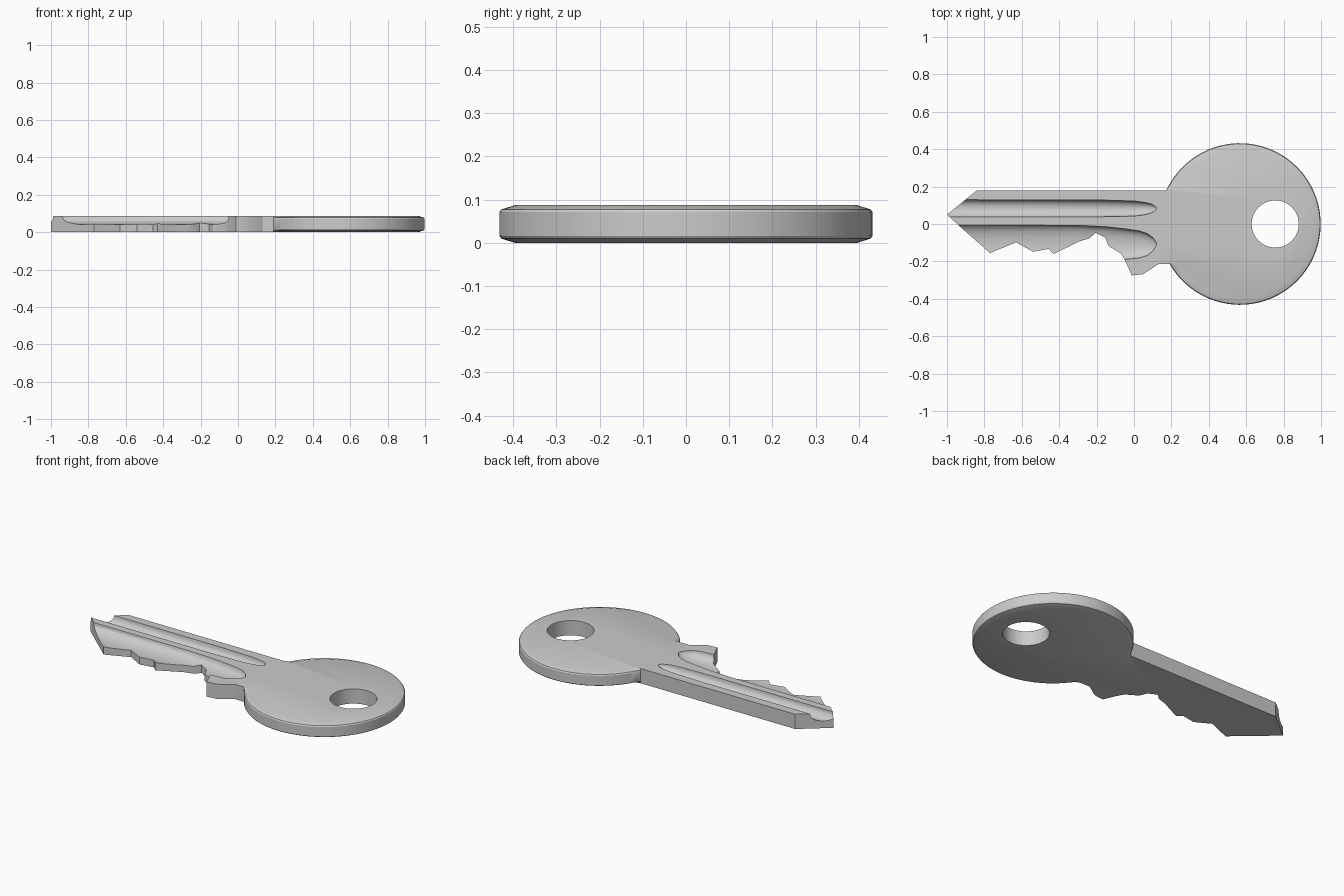
import bpy, bmesh, math

if "Cube" in bpy.data.objects:
    bpy.data.objects.remove(bpy.data.objects["Cube"])

H = 0.087                      # key thickness
BOW, R = (0.566, 0.0), 0.432   # bow centre and radius


def make_object(name, rings):
    """Skin a stack of equal-length closed rings and cap both ends."""
    bm = bmesh.new()
    loops = [[bm.verts.new(p) for p in ring] for ring in rings]
    n = len(loops[0])
    for a, b in zip(loops, loops[1:]):
        for i in range(n):
            j = (i + 1) % n
            bm.faces.new((a[i], a[j], b[j], b[i]))
    bm.faces.new(loops[0][::-1])
    bm.faces.new(loops[-1])
    bmesh.ops.recalc_face_normals(bm, faces=bm.faces[:])
    mesh = bpy.data.meshes.new(name)
    bm.to_mesh(mesh)
    bm.free()
    ob = bpy.data.objects.new(name, mesh)
    bpy.context.collection.objects.link(ob)
    return ob


# Key outline: round bow, then straight back, tip and cut teeth
a0, a1, N = math.radians(-150.2), math.radians(155.4), 72
angles = [a0 + (a1 - a0) * i / N for i in range(N + 1)]
blade = [(-0.84, 0.18), (-1.0, 0.05), (-0.94, -0.005), (-0.77, -0.155),
         (-0.63, -0.098), (-0.54, -0.148), (-0.455, -0.133), (-0.43, -0.16),
         (-0.29, -0.092), (-0.24, -0.078), (-0.205, -0.047), (-0.155, -0.072),
         (-0.135, -0.118), (-0.07, -0.158), (-0.05, -0.19), (-0.012, -0.275),
         (0.05, -0.268), (0.13, -0.215)]


def outline(z, inset):
    ring = []
    for i, a in enumerate(angles):
        r = R - (inset if 0 < i < N else 0)
        ring.append((BOW[0] + r * math.cos(a), BOW[1] + r * math.sin(a), z))
    return ring + [(x, y, z) for x, y in blade]


key = make_object("key", [outline(0, 0.035), outline(0.010, 0.004), outline(0.016, 0),
                          outline(H - 0.016, 0), outline(H - 0.010, 0.004), outline(H, 0.035)])


# Groove cutters: concave channel lofted along the blade
def groove(name, stations):
    rings = []
    for x, y0, y1, depth in stations:
        c, w = (y0 + y1) / 2, (y1 - y0) / 2
        ring = [(x, y1, 0.15), (x, y0, 0.15)]
        for i in range(13):
            t = math.pi * i / 12
            ring.append((x, c - w * math.cos(t), H + 0.0005 - depth * math.sin(t) ** 0.8))
        rings.append(ring)
    return make_object(name, rings)


upper = groove("upper_groove_cutter", [
    (-1.1, 0.038, 0.13, 0.045), (-0.2, 0.038, 0.129, 0.045), (0.0, 0.042, 0.123, 0.042),
    (0.06, 0.050, 0.115, 0.034), (0.09, 0.058, 0.108, 0.025),
    (0.11, 0.069, 0.098, 0.013), (0.12, 0.080, 0.088, 0.003)])
lower = groove("lower_groove_cutter", [
    (-1.1, -0.21, -0.005, 0.047), (-0.3, -0.21, -0.007, 0.047), (-0.15, -0.2, -0.014, 0.047),
    (-0.05, -0.19, -0.025, 0.046), (0.03, -0.182, -0.037, 0.042),
    (0.07, -0.169, -0.051, 0.034), (0.1, -0.145, -0.072, 0.022),
    (0.114, -0.125, -0.09, 0.012), (0.12, -0.112, -0.102, 0.003)])

# Ring hole cutter
bpy.ops.mesh.primitive_cylinder_add(vertices=48, radius=0.126, depth=0.4,
                                    location=(0.755, 0, H / 2))
hole = bpy.context.object
hole.name = "hole_cutter"

bpy.context.view_layer.objects.active = key
for cutter in (hole, upper, lower):
    cutter.hide_render = True
    mod = key.modifiers.new(cutter.name, 'BOOLEAN')
    mod.operation, mod.solver, mod.object = 'DIFFERENCE', 'EXACT', cutter
    bpy.ops.object.modifier_apply(modifier=mod.name)
    bpy.data.objects.remove(cutter)

bpy.ops.object.select_all(action='DESELECT')
key.select_set(True)
bpy.ops.object.shade_smooth_by_angle(angle=math.radians(30))
